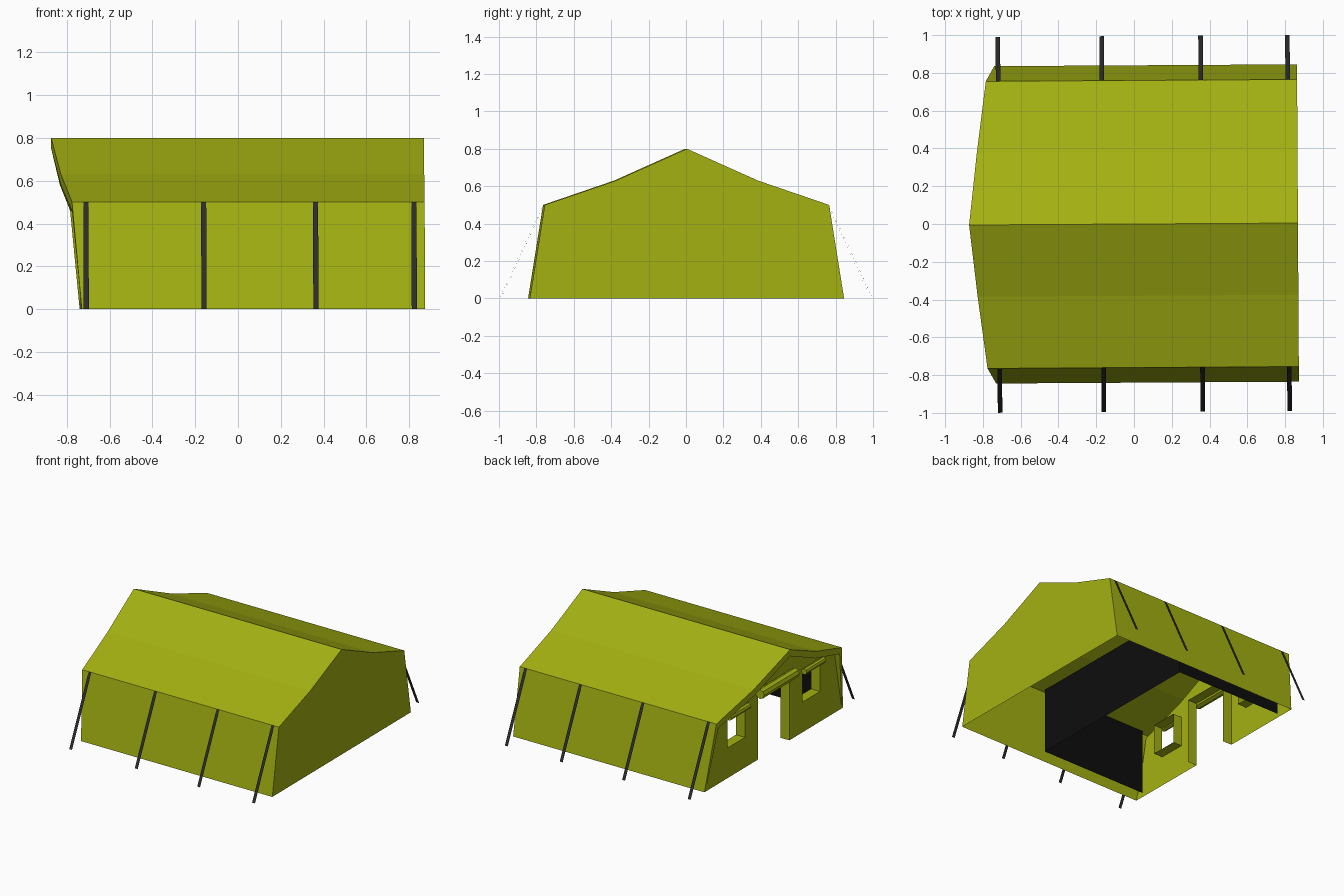
import bpy, bmesh, math
from mathutils import Matrix

if "Cube" in bpy.data.objects:
    bpy.data.objects.remove(bpy.data.objects["Cube"])

SKEW = Matrix.Rotation(0.006, 4, 'Z')


def material(name, color):
    m = bpy.data.materials.new(name)
    m.diffuse_color = (*color, 1)
    m.use_nodes = True
    m.node_tree.nodes["Principled BSDF"].inputs["Base Color"].default_value = m.diffuse_color
    return m


CANVAS = material("canvas", (0.37, 0.44, 0.006))
ROPE = material("rope", (0.025, 0.025, 0.025))
LINING = material("lining", (0.004, 0.004, 0.004))


def finish(bm, name, mat):
    bm.transform(SKEW)
    me = bpy.data.meshes.new(name)
    bm.to_mesh(me)
    bm.free()
    me.materials.append(mat)
    ob = bpy.data.objects.new(name, me)
    bpy.context.collection.objects.link(ob)
    return ob


def strip(bm, a, b):
    """Skin quads between two rows of points."""
    va, vb = [bm.verts.new(p) for p in a], [bm.verts.new(p) for p in b]
    for i in range(len(a) - 1):
        bm.faces.new((va[i], va[i + 1], vb[i + 1], vb[i]))


def mirror_profile(half):
    """Half profile of (x, y, z) ending on the ridge, completed in y."""
    return half + [(x, -y, z) for x, y, z in reversed(half[:-1])]


# Profiles from base to ridge: flared open end, its inner hem, recessed wall, closed end
WALL_X = -0.735
edge = mirror_profile([(-0.735, 0.84, 0), (-0.78, 0.76, 0.5), (-0.83, 0.38, 0.63), (-0.873, 0, 0.8)])
hem = mirror_profile([(-0.735, 0.825, 0), (-0.78, 0.735, 0.46), (-0.83, 0.37, 0.58), (-0.873, 0, 0.75)])
wall = [(WALL_X, y, z) for x, y, z in hem]
back = [(0.868, y, z) for x, y, z in edge]

# Canvas shell: side walls, roof, closed end, hem and overhang
bm = bmesh.new()
strip(bm, edge, back)
strip(bm, hem, edge)
strip(bm, wall, hem)
bm.faces.new([bm.verts.new(p) for p in back])
bmesh.ops.remove_doubles(bm, verts=bm.verts, dist=1e-4)
bmesh.ops.recalc_face_normals(bm, faces=bm.faces)
finish(bm, "tent_shell", CANVAS)

# Entrance wall with a door, two windows and inward reveals
holes = [(-0.19, 0.19, -0.01, 0.5), (0.35, 0.56, 0.23, 0.46), (-0.56, -0.35, 0.23, 0.46)]
bm = bmesh.new()
bm.faces.new([bm.verts.new(p) for p in wall])


def cut(co, no):
    bmesh.ops.bisect_plane(bm, geom=bm.verts[:] + bm.edges[:] + bm.faces[:],
                           plane_co=co, plane_no=no)


for y in (-0.56, -0.35, -0.19, 0, 0.19, 0.35, 0.56):
    cut((0, y, 0), (0, 1, 0))
for z in (0.23, 0.46, 0.5):
    cut((0, 0, z), (0, 0, 1))


def in_hole(p, eps=1e-4):
    return any(y0 - eps < p.y < y1 + eps and z0 - eps < p.z < z1 + eps
               for y0, y1, z0, z1 in holes)


gone = [f for f in bm.faces if in_hole(f.calc_center_median(), -1e-3)]
bmesh.ops.delete(bm, geom=gone, context='FACES')
rims = [e for e in bm.edges if len(e.link_faces) == 1
        and all(in_hole(v.co) for v in e.verts) and max(v.co.z for v in e.verts) > 0.01]
ext = bmesh.ops.extrude_edge_only(bm, edges=rims)["geom"]
bmesh.ops.translate(bm, vec=(0.075, 0, 0),
                    verts=[g for g in ext if isinstance(g, bmesh.types.BMVert)])
finish(bm, "entrance_wall", CANVAS)


# Rolled-up flaps above the openings
def roll(name, x, y, z, radius, length):
    bm = bmesh.new()
    bmesh.ops.create_cone(bm, cap_ends=True, segments=8, radius1=radius, radius2=radius,
                          depth=length, matrix=Matrix.Translation((x, y, z))
                          @ Matrix.Rotation(math.pi / 2, 4, 'X'))
    finish(bm, name, CANVAS)


roll("door_roll", -0.768, 0, 0.515, 0.036, 0.43)
roll("window_roll_back", -0.757, 0.455, 0.472, 0.022, 0.24)
roll("window_roll_front", -0.757, -0.455, 0.472, 0.022, 0.24)

# Dark inner room: three hanging sheets, open towards the entrance
bm = bmesh.new()
plan = [(-0.7, -0.73), (0.2, -0.73), (0.2, 0.73), (-0.7, 0.73)]
strip(bm, [(x, y, 0) for x, y in plan], [(x, y, 0.5) for x, y in plan])
finish(bm, "inner_room", LINING)

# Flat guy ropes from the eaves to the ground
for side, label in ((-1, "front"), (1, "back")):
    for i, x in enumerate((-0.715, -0.165, 0.358, 0.818)):
        bm = bmesh.new()
        strip(bm, [(x - 0.012, side * 0.76, 0.5), (x + 0.012, side * 0.76, 0.5)],
              [(x - 0.012, side * 0.995, 0), (x + 0.012, side * 0.995, 0)])
        finish(bm, f"guy_rope_{label}_{i + 1}", ROPE)
